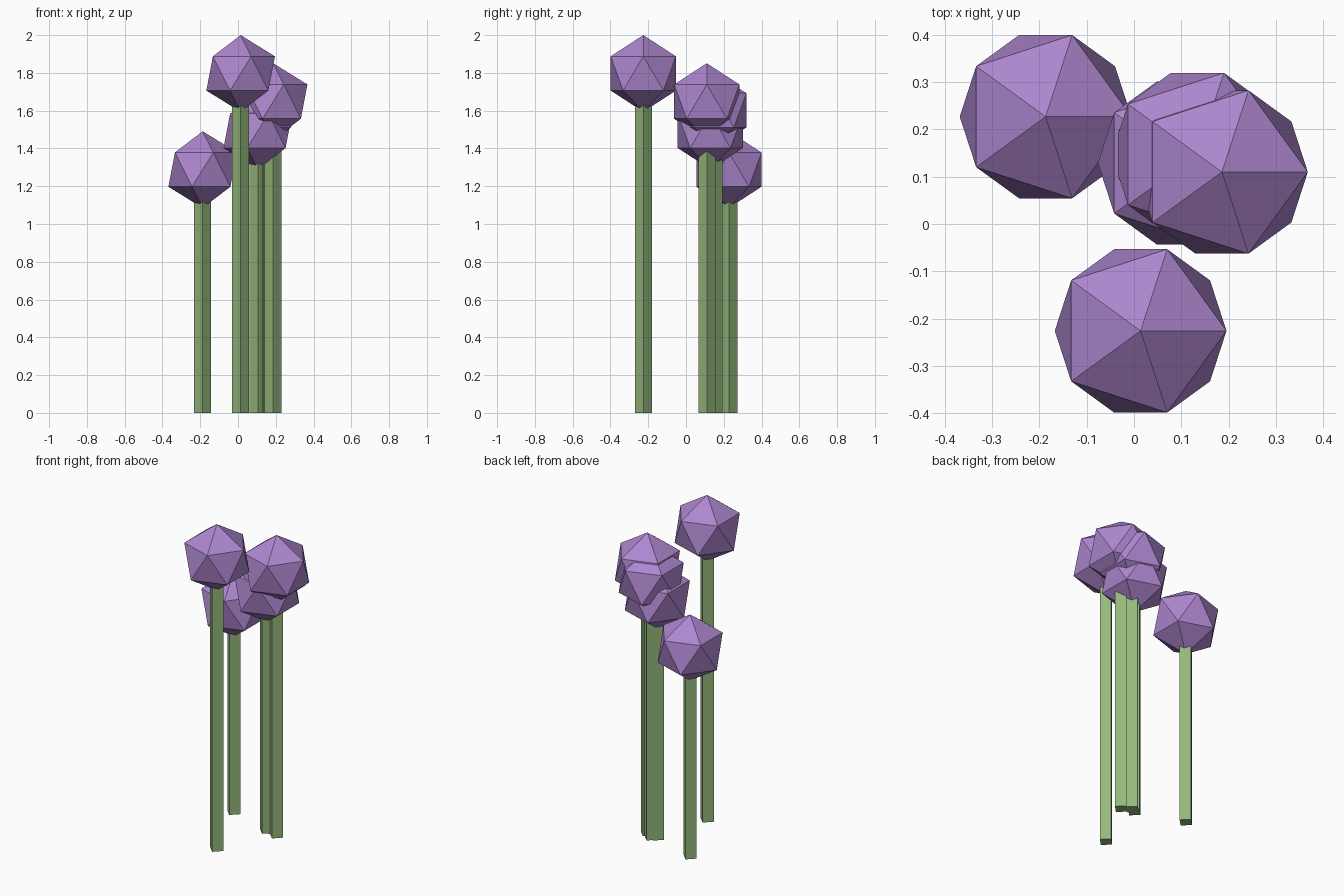
import bpy

if "Cube" in bpy.data.objects:
    bpy.data.objects.remove(bpy.data.objects["Cube"])

HEAD_R = 0.203   # flower ball radius
STEM_R = 0.045   # corner radius of the square stem


def material(name, color):
    m = bpy.data.materials.new(name)
    m.diffuse_color = color
    m.use_nodes = True
    m.node_tree.nodes["Principled BSDF"].inputs["Base Color"].default_value = m.diffuse_color
    return m


green = material("stem_green", (0.30, 0.48, 0.20, 1))
purple = material("petal_purple", (0.42, 0.24, 0.62, 1))


def flower(i, x, y, z):
    # four-sided stem running up into the middle of the head
    bpy.ops.mesh.primitive_cylinder_add(vertices=4, radius=STEM_R, depth=z,
                                        location=(x, y, z / 2))
    stem = bpy.context.object
    stem.name = f"stem_{i}"
    stem.data.materials.append(green)
    # faceted round flower head
    bpy.ops.mesh.primitive_ico_sphere_add(subdivisions=1, radius=HEAD_R,
                                          location=(x, y, z))
    head = bpy.context.object
    head.name = f"flower_head_{i}"
    head.data.materials.append(purple)


# x, y and head-centre height of each flower
flowers = [
    (0.014, -0.226, 1.797),
    (-0.187, 0.227, 1.288),
    (0.186, 0.110, 1.648),
    (0.134, 0.147, 1.602),
    (0.105, 0.129, 1.493),
]
for i, f in enumerate(flowers, 1):
    flower(i, *f)
